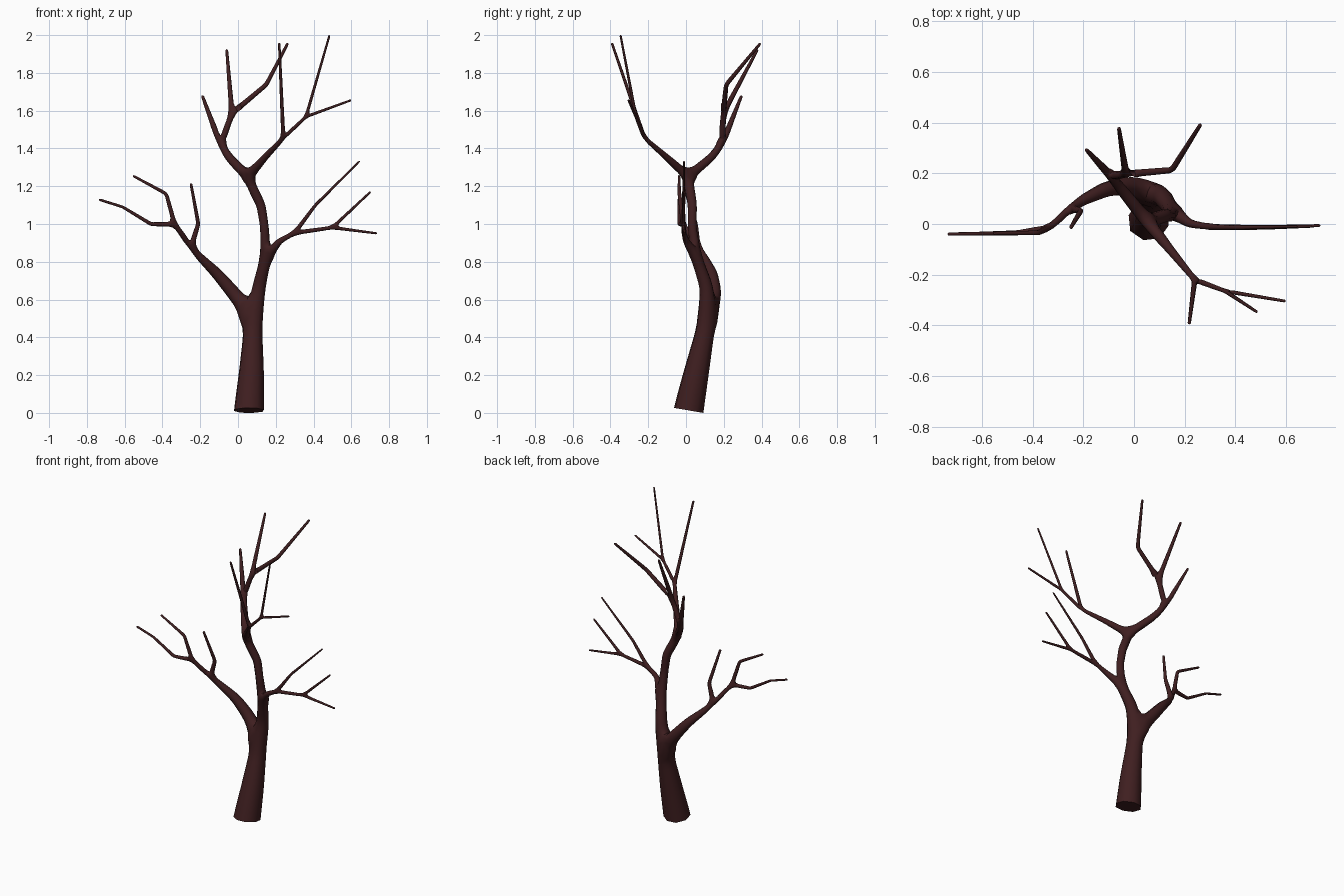
import bpy
import bmesh

cube = bpy.data.objects.get("Cube")
if cube:
    bpy.data.objects.remove(cube, do_unlink=True)

# Bark colour
bark = bpy.data.materials.new("dark_brown_bark")
bark.use_nodes = True
colour = (0.05, 0.0135, 0.0145, 1)
bark.diffuse_color = colour
bsdf = next(n for n in bark.node_tree.nodes if n.type == 'BSDF_PRINCIPLED')
bsdf.inputs["Base Color"].default_value = colour
bsdf.inputs["Roughness"].default_value = 0.8

points, radii, edges = [], [], []


def limb(start, *nodes):
    """Grow a chain of (x, y, z, radius) nodes from an existing node; return new indices."""
    last, grown = start, []
    for x, y, z, r in nodes:
        points.append((x, y, z))
        radii.append(r)
        index = len(points) - 1
        if last is not None:
            edges.append((last, index))
        last = index
        grown.append(index)
    return grown


# Trunk, from below the cut base to the crown fork
trunk = limb(None, (.05, -.015, -.15, .098), (.058, .015, .02, .089), (.071, .054, .21, .075),
             (.077, .09, .38, .060), (.085, .118, .505, .058), (.112, .108, .67, .040),
             (.148, .054, .825, .034), (.14, .032, .985, .026), (.122, .034, 1.1, .028),
             (.08, .02, 1.185, .029), (.052, .01, 1.25, .030))
low_fork, side_fork, crown = trunk[4], trunk[6], trunk[-1]

# Low limb on the right side, with its twigs
low = limb(low_fork, (-.02, .153, .63, .041), (-.11, .138, .736, .033),
           (-.2, .095, .824, .023), (-.25, .062, .876, .018))
limb(low[-1], (-.21, .052, 1.0, .012), (-.25, -.015, 1.217, .008))
low_tip = limb(low[-1], (-.295, .02, .943, .015), (-.335, -.015, .998, .014))[-1]
limb(low_tip, (-.38, -.035, 1.16, .011), (-.557, -.037, 1.256, .007))
limb(low_tip, (-.46, -.035, .999, .011), (-.61, -.038, 1.09, .008),
     (-.737, -.04, 1.13, .007))

# Side limb on the left side, with its twigs
side = limb(side_fork, (.22, .001, .91, .018), (.3, -.012, .953, .013))[-1]
limb(side, (.41, -.014, 1.1, .009), (.645, -.01, 1.334, .005))
side_tip = limb(side, (.5, -.014, .981, .010))[-1]
limb(side_tip, (.703, -.009, 1.172, .006))
limb(side_tip, (.737, -.006, .95, .006))

# Front crown limb
front = limb(crown, (.14, -.098, 1.35, .019), (.24, -.22, 1.455, .012))[-1]
limb(front, (.218, -.393, 1.96, .007))
front_tip = limb(front, (.36, -.265, 1.568, .009))[-1]
limb(front_tip, (.485, -.347, 2.001, .006))
limb(front_tip, (.6, -.305, 1.656, .006))

# Back crown limb
back = limb(crown, (-.04, .125, 1.345, .024), (-.092, .19, 1.418, .020))[-1]
limb(back, (-.19, .295, 1.682, .008))
back_tip = limb(back, (-.032, .197, 1.585, .016))[-1]
limb(back_tip, (-.06, .38, 1.926, .008))
limb(back_tip, (.15, .213, 1.738, .013), (.264, .395, 1.958, .008))

# Skin the branching skeleton into one continuous surface
mesh = bpy.data.meshes.new("bare_tree")
mesh.from_pydata(points, edges, [])
tree = bpy.data.objects.new("bare_tree", mesh)
bpy.context.collection.objects.link(tree)
bpy.ops.object.select_all(action='DESELECT')
tree.select_set(True)
bpy.context.view_layer.objects.active = tree
skin = tree.modifiers.new("Skin", 'SKIN')
if not mesh.skin_vertices:
    bpy.ops.mesh.customdata_skin_add()
for i, vert in enumerate(mesh.skin_vertices[0].data):
    vert.radius = (radii[i], radii[i])
    vert.use_root = i == 0
skin.branch_smoothing = 0.3
smooth = tree.modifiers.new("Rounding", 'SUBSURF')
smooth.levels = smooth.render_levels = 1
bpy.ops.object.convert(target='MESH')

# Saw the trunk off flat at a slight tilt
bm = bmesh.new()
bm.from_mesh(tree.data)
cut = bmesh.ops.bisect_plane(bm, geom=bm.verts[:] + bm.edges[:] + bm.faces[:],
                             plane_co=(.057, .015, .013), plane_no=(0, .17, 1),
                             clear_inner=True)
rim = [e for e in cut["geom_cut"] if isinstance(e, bmesh.types.BMEdge)]
bmesh.ops.holes_fill(bm, edges=rim, sides=0)
bmesh.ops.recalc_face_normals(bm, faces=bm.faces[:])
bm.to_mesh(tree.data)
bm.free()

tree.data.materials.clear()
tree.data.materials.append(bark)
for face in tree.data.polygons:
    face.material_index = 0
bpy.ops.object.shade_smooth_by_angle(angle=1.1)
